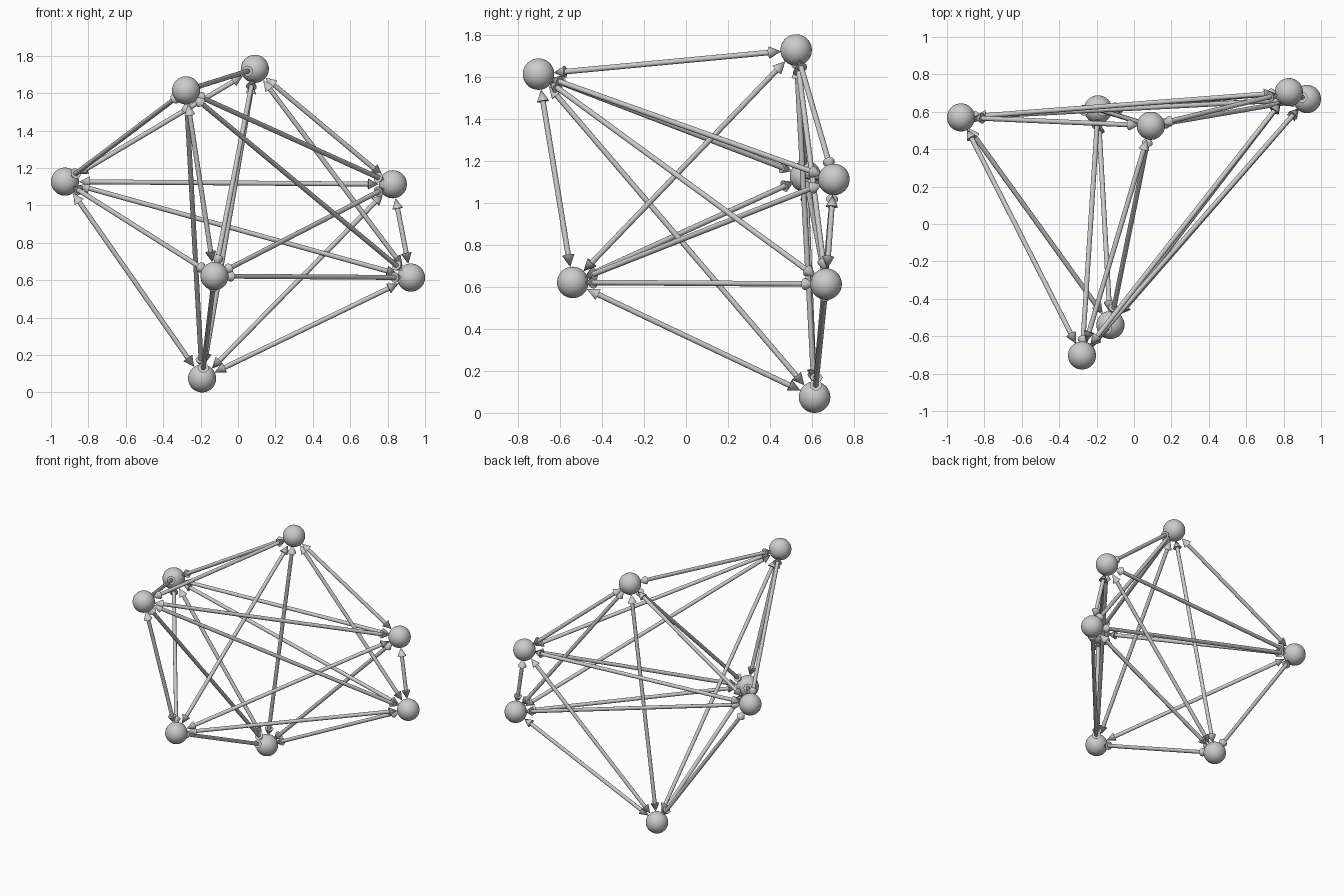
import bpy
import bmesh
from itertools import combinations
from mathutils import Matrix, Vector

if "Cube" in bpy.data.objects:
    bpy.data.objects.remove(bpy.data.objects["Cube"])

NODE_R = 0.075
SHAFT_R = 0.013
HEAD_R = 0.029
HEAD_L = 0.058

# node centres
nodes = [Vector(p) for p in (
    (0.09, 0.525, 1.73),
    (-0.278, -0.703, 1.615),
    (-0.925, 0.57, 1.127),
    (0.828, 0.705, 1.113),
    (0.925, 0.668, 0.614),
    (-0.126, -0.54, 0.622),
    (-0.192, 0.613, 0.075),
)]


def finish(bm, name):
    mesh = bpy.data.meshes.new(name)
    bm.to_mesh(mesh)
    bm.free()
    ob = bpy.data.objects.new(name, mesh)
    bpy.context.collection.objects.link(ob)
    bpy.context.view_layer.objects.active = ob
    ob.select_set(True)
    bpy.ops.object.shade_smooth_by_angle()
    ob.select_set(False)
    return ob


def add_cone(bm, centre, direction, length, r1, r2):
    turn = direction.to_track_quat('Z', 'Y').to_matrix().to_4x4()
    bmesh.ops.create_cone(bm, cap_ends=True, segments=16, radius1=r1, radius2=r2,
                          depth=length, matrix=Matrix.Translation(centre) @ turn)


# ball nodes
for i, p in enumerate(nodes):
    bm = bmesh.new()
    bmesh.ops.create_uvsphere(bm, u_segments=48, v_segments=24, radius=NODE_R,
                              matrix=Matrix.Translation(p))
    finish(bm, f"node_ball_{i + 1}")

# double-headed arrows joining every pair of nodes, tips touching the balls
for i, j in combinations(range(len(nodes)), 2):
    a, b = nodes[i], nodes[j]
    d = (b - a).normalized()
    length = (b - a).length - 2 * NODE_R
    bm = bmesh.new()
    add_cone(bm, (a + b) / 2, d, length - 2 * HEAD_L, SHAFT_R, SHAFT_R)
    for p, out in ((a, -d), (b, d)):
        add_cone(bm, p - out * (NODE_R + HEAD_L / 2), out, HEAD_L, HEAD_R, 0)
    finish(bm, f"double_arrow_{i + 1}_{j + 1}")
